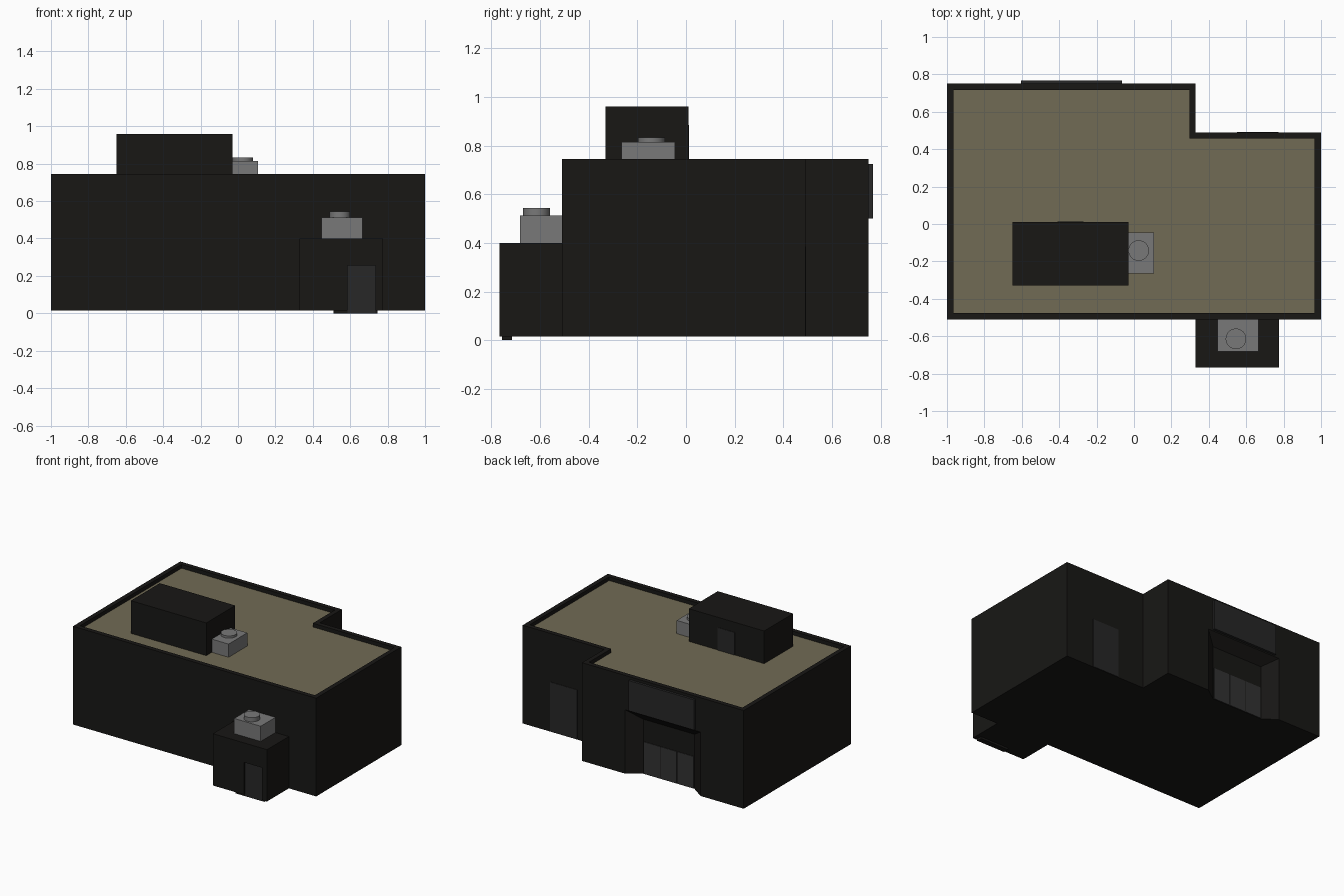
import bpy, bmesh

if "Cube" in bpy.data.objects:
    bpy.data.objects.remove(bpy.data.objects["Cube"])


def material(name, rgb):
    m = bpy.data.materials.new(name)
    m.diffuse_color = (*rgb, 1)
    m.use_nodes = True
    m.node_tree.nodes["Principled BSDF"].inputs["Base Color"].default_value = m.diffuse_color
    return m


WALL = material("wall_black", (0.009, 0.0085, 0.0075))
ROOF = material("roof_tan", (0.165, 0.145, 0.09))
DOOR = material("door_grey", (0.02, 0.02, 0.02))
GLASS = material("glass_grey", (0.032, 0.032, 0.032))
METAL = material("unit_grey", (0.19, 0.19, 0.19))


def finish(name, bm, *mats):
    bmesh.ops.recalc_face_normals(bm, faces=bm.faces)
    me = bpy.data.meshes.new(name)
    bm.to_mesh(me)
    bm.free()
    ob = bpy.data.objects.new(name, me)
    bpy.context.collection.objects.link(ob)
    for m in mats:
        me.materials.append(m)
    return ob


def box(name, x, y, z, mat):
    bm = bmesh.new()
    bmesh.ops.create_cube(bm, size=1)
    for v in bm.verts:
        v.co = [(a[0] + a[1]) / 2 + c * (a[1] - a[0]) for a, c in zip((x, y, z), v.co)]
    return finish(name, bm, mat)


def cut(target, cutter):
    """Subtract a helper solid, then discard it."""
    cutter.hide_render = True
    mod = target.modifiers.new("cut", 'BOOLEAN')
    mod.operation, mod.solver, mod.object = 'DIFFERENCE', 'EXACT', cutter
    bpy.context.view_layer.objects.active = target
    bpy.ops.object.modifier_apply(modifier=mod.name)
    bpy.data.objects.remove(cutter, do_unlink=True)


# Main building: notched plan with a parapet around a sunken roof
T = .034
plan = [(-1, -.51), (1, -.51), (1, .49), (.33, .49), (.33, .75), (-1, .75)]
inner = [(-1 + T, -.51 + T), (1 - T, -.51 + T), (1 - T, .49 - T),
         (.33 - T, .49 - T), (.33 - T, .75 - T), (-1 + T, .75 - T)]
bm = bmesh.new()
rings = [[bm.verts.new((x, y, z)) for x, y in outline]
         for outline, z in ((plan, .015), (plan, .745), (inner, .745), (inner, .717))]
for a, b in zip(rings, rings[1:]):
    for i in range(6):
        j = (i + 1) % 6
        bm.faces.new((a[i], a[j], b[j], b[i]))
bm.faces.new(rings[0][::-1])
bm.faces.new(rings[-1]).material_index = 1
building = finish("main_building", bm, WALL, ROOF)

# Splayed entrance recess in the back wall
bm = bmesh.new()
rings = []
for y, half, zt in ((.78, .353, .52), (.68, .21, .42)):
    rings.append([bm.verts.new((-.335 + sx * half, y, z))
                  for sx, z in ((-1, -.1), (1, -.1), (1, zt), (-1, zt))])
for r in rings:
    bm.faces.new(r)
for i in range(4):
    j = (i + 1) % 4
    bm.faces.new((rings[0][i], rings[0][j], rings[1][j], rings[1][i]))
cut(building, finish("recess_cutter", bm, WALL))

# Entrance glazing and the panel above it
for i in range(3):
    x = -.54 + i * .138
    box(f"entrance_glass_{i + 1}", (x, x + .132), (.67, .684), (.017, .255), GLASS)
box("entrance_panel", (-.605, -.065), (.74, .768), (.50, .725), DOOR)

# Side door in the notch
box("rear_door", (.55, .772), (.48, .493), (.017, .385), DOOR)

# Roof access hut with its door
box("roof_hut", (-.65, -.03), (-.33, .01), (.71, .96), WALL)
box("roof_hut_door", (-.41, -.27), (0, .013), (.715, .885), DOOR)

# Front annex with a recessed door and threshold
annex = box("front_annex", (.33, .775), (-.766, -.51), (.015, .40), WALL)
cut(annex, box("door_cutter", (.585, .735), (-.9, -.752), (-.1, .255), WALL))
box("front_door", (.585, .735), (-.755, -.74), (.002, .255), DOOR)
box("front_threshold", (.51, .745), (-.755, -.715), (0, .018), WALL)


# Air conditioning units: casing plus a round fan housing
def ac_unit(name, x, y, z, fan, fan_top):
    box(name + "_casing", x, y, z, METAL)
    bm = bmesh.new()
    h = fan_top - z[1] + .01
    bmesh.ops.create_cone(bm, cap_ends=True, segments=32, radius1=.055, radius2=.055, depth=h)
    bmesh.ops.translate(bm, vec=(*fan, fan_top - h / 2), verts=bm.verts)
    ob = finish(name + "_fan", bm, METAL)
    bpy.context.view_layer.objects.active = ob
    ob.select_set(True)
    bpy.ops.object.shade_smooth_by_angle()
    ob.select_set(False)


ac_unit("annex_unit", (.447, .665), (-.683, -.51), (.395, .513), (.545, -.614), .544)
ac_unit("roof_unit", (-.065, .108), (-.265, -.045), (.71, .815), (.025, -.142), .832)
